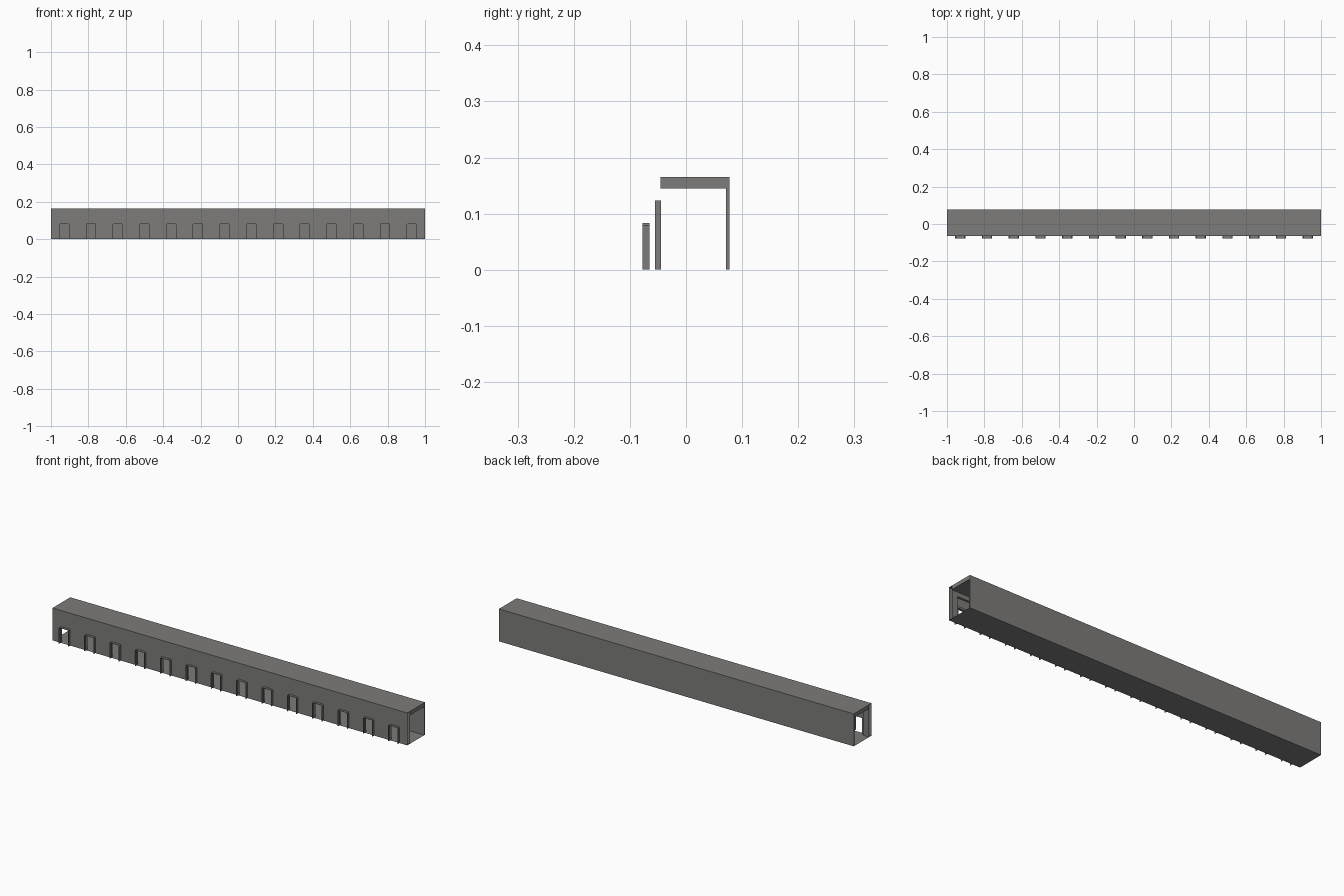
import bpy, bmesh

if "Cube" in bpy.data.objects:
    bpy.data.objects.remove(bpy.data.objects["Cube"])

LENGTH, COUNT = 2.0, 14
PITCH = LENGTH / COUNT
Y_FRONT, Y_MID, Y_IN = -0.065, -0.055, -0.045      # outer skin, recess back, inner skin
Y_BACK_IN, Y_BACK = 0.0714, 0.0777
Y_HOOD = -0.0777
Z_TOP, Z_UNDER = 0.165, 0.145
HOLE_W, HOLE_H = 0.025, 0.081                      # half width, height
REC_W, REC_H = 0.040, 0.123

grey = bpy.data.materials.new("concrete_grey")
grey.diffuse_color = (0.205, 0.2, 0.195, 1)
grey.use_nodes = True
grey.node_tree.nodes["Principled BSDF"].inputs["Base Color"].default_value = grey.diffuse_color


def finish(name, bm):
    bmesh.ops.remove_doubles(bm, verts=bm.verts, dist=1e-5)
    me = bpy.data.meshes.new(name)
    bm.to_mesh(me)
    bm.free()
    me.materials.append(grey)
    ob = bpy.data.objects.new(name, me)
    bpy.context.collection.objects.link(ob)
    return ob


def face(bm, pts, normal):
    f = bm.faces.new([bm.verts.new(p) for p in pts])
    f.normal_update()
    if f.normal.dot(normal) < 0:
        f.normal_flip()


def rect_y(bm, x0, x1, z0, z1, y, ny):
    face(bm, [(x0, y, z0), (x1, y, z0), (x1, y, z1), (x0, y, z1)], (0, ny, 0))


def rect_z(bm, x0, x1, y0, y1, z, nz):
    face(bm, [(x0, y0, z), (x1, y0, z), (x1, y1, z), (x0, y1, z)], (0, 0, nz))


def rect_x(bm, x, y0, y1, z0, z1, nx):
    face(bm, [(x, y0, z0), (x, y1, z0), (x, y1, z1), (x, y0, z1)], (nx, 0, 0))


def notched(bm, cx, half, top, w, h, y, ny):
    """Upright panel with an opening at its foot."""
    rect_y(bm, cx - half, cx - w, 0, h, y, ny)
    rect_y(bm, cx + w, cx + half, 0, h, y, ny)
    rect_y(bm, cx - half, cx + half, h, top, y, ny)


# Top slab and back wall: one extruded profile
bm = bmesh.new()
prof = [(Y_IN, Z_UNDER), (Y_BACK_IN, Z_UNDER), (Y_BACK_IN, 0),
        (Y_BACK, 0), (Y_BACK, Z_TOP), (Y_IN, Z_TOP)]
f = bm.faces.new([bm.verts.new((-1, y, z)) for y, z in prof])
ext = bmesh.ops.extrude_face_region(bm, geom=[f], use_keep_orig=True)
bmesh.ops.translate(bm, vec=(LENGTH, 0, 0),
                    verts=[v for v in ext["geom"] if isinstance(v, bmesh.types.BMVert)])
bmesh.ops.recalc_face_normals(bm, faces=bm.faces)
finish("top_and_back_wall", bm)

# Floor sheet
bm = bmesh.new()
rect_z(bm, -1, 1, Y_FRONT, Y_BACK, 0, -1)
finish("floor", bm)

# Front wall: repeated bays, each with an inlet and an inner recess
bm = bmesh.new()
centres = [-1 + PITCH * (i + 0.5) for i in range(COUNT)]
for cx in centres:
    notched(bm, cx, PITCH / 2, Z_TOP, HOLE_W, HOLE_H, Y_FRONT, -1)
    notched(bm, cx, REC_W, REC_H, HOLE_W, HOLE_H, Y_MID, 1)
    notched(bm, cx, PITCH / 2, Z_UNDER, REC_W, REC_H, Y_IN, 1)
    rect_z(bm, cx - REC_W, cx + REC_W, Y_MID, Y_IN, REC_H, -1)
    for s in (-1, 1):
        rect_x(bm, cx + s * REC_W, Y_MID, Y_IN, 0, REC_H, -s)
    rect_z(bm, cx - PITCH / 2, cx + PITCH / 2, Y_FRONT, Y_IN, Z_TOP, 1)
finish("front_wall", bm)


# Inlet hoods: small open surrounds standing proud of the front wall
def arch(w, h, c):
    return [(-w, 0), (-w, h - c), (-w + c, h), (w - c, h), (w, h - c), (w, 0)]


bm = bmesh.new()
outer, inner = arch(0.0275, 0.083, 0.004), arch(HOLE_W, HOLE_H, 0.003)
for cx in centres:
    for i in range(5):
        (ax, az), (bx, bz) = outer[i], outer[i + 1]
        (cx0, cz), (dx, dz) = inner[i], inner[i + 1]
        n = (az - bz, 0, bx - ax)
        out = (-abs(n[0]) if ax + bx < 0 else abs(n[0]), 0, abs(n[2]))
        face(bm, [(cx + ax, Y_HOOD, az), (cx + bx, Y_HOOD, bz),
                  (cx + bx, Y_FRONT, bz), (cx + ax, Y_FRONT, az)], out)
        face(bm, [(cx + cx0, Y_HOOD, cz), (cx + dx, Y_HOOD, dz),
                  (cx + dx, Y_FRONT, dz), (cx + cx0, Y_FRONT, cz)],
             (-out[0], 0, -out[2]))
        face(bm, [(cx + ax, Y_HOOD, az), (cx + bx, Y_HOOD, bz),
                  (cx + dx, Y_HOOD, dz), (cx + cx0, Y_HOOD, cz)], (0, -1, 0))
finish("inlet_hoods", bm)
